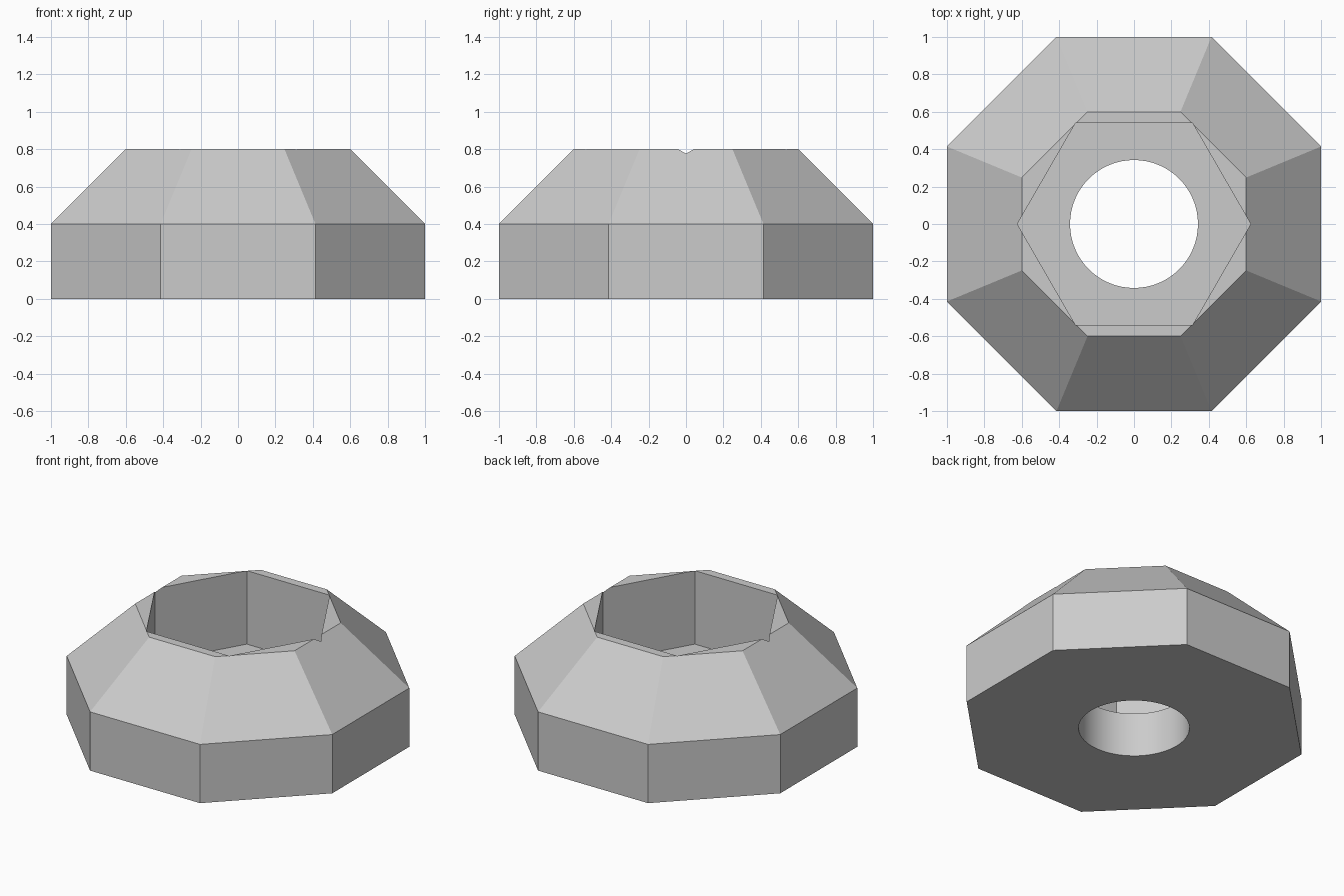
import bpy
import math

default = bpy.data.objects.get("Cube")
if default:
    bpy.data.objects.remove(default, do_unlink=True)

grey = bpy.data.materials.new("plain grey")
grey.use_nodes = True
colour = (0.6, 0.6, 0.6, 1)
grey.diffuse_color = colour
grey.node_tree.nodes["Principled BSDF"].inputs["Base Color"].default_value = colour


def stacked_prism(name, sides, rings, turn=0.0):
    """Closed solid from regular rings given as (corner radius, height)."""
    verts = []
    for radius, z in rings:
        for i in range(sides):
            a = turn + math.tau * i / sides
            verts.append((radius * math.cos(a), radius * math.sin(a), z))
    last = (len(rings) - 1) * sides
    faces = [list(range(sides))[::-1], list(range(last, last + sides))]
    for r in range(len(rings) - 1):
        for i in range(sides):
            j = (i + 1) % sides
            low, high = r * sides, (r + 1) * sides
            faces.append((low + i, low + j, high + j, high + i))
    mesh = bpy.data.meshes.new(name)
    mesh.from_pydata(verts, [], faces)
    mesh.materials.append(grey)
    obj = bpy.data.objects.new(name, mesh)
    bpy.context.collection.objects.link(obj)
    return obj


# Octagonal body with a sloped upper half
corner = 1 / math.cos(math.pi / 8)
body = stacked_prism("octagonal_body", 8,
                     [(corner, 0), (corner, 0.4), (0.6 * corner, 0.8)],
                     math.pi / 8)

# Hexagonal pocket from above, round hole right through
cutters = [
    stacked_prism("hexagon_pocket_cutter", 6, [(0.624, 0.3), (0.624, 1.2)]),
    stacked_prism("round_hole_cutter", 64, [(0.342, -0.2), (0.342, 0.6)]),
]

bpy.ops.object.select_all(action='DESELECT')
body.select_set(True)
bpy.context.view_layer.objects.active = body
for cutter in cutters:
    cutter.hide_render = True
    cut = body.modifiers.new(cutter.name, 'BOOLEAN')
    cut.operation = 'DIFFERENCE'
    cut.solver = 'EXACT'
    cut.object = cutter
    bpy.ops.object.modifier_apply(modifier=cut.name)
    bpy.data.objects.remove(cutter, do_unlink=True)

# Round bore smooth, all the flat facets crisp
bpy.ops.object.shade_smooth_by_angle(angle=math.radians(20))
